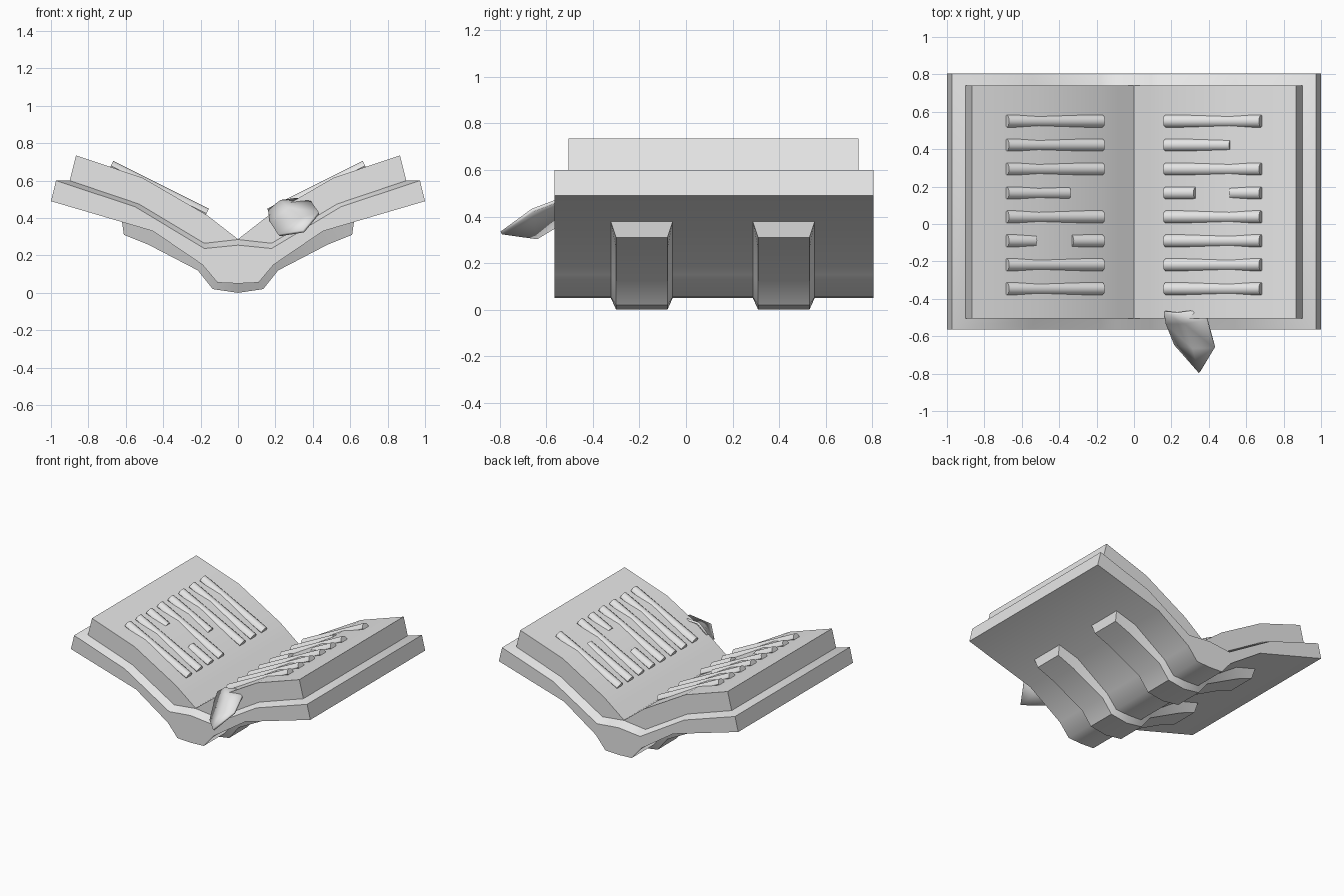
import bpy, bmesh, math
from mathutils import Vector

if "Cube" in bpy.data.objects:
    bpy.data.objects.remove(bpy.data.objects["Cube"])

grey = bpy.data.materials.new("plain grey")
grey.diffuse_color = (0.8, 0.8, 0.8, 1)
grey.use_nodes = True
grey.node_tree.nodes["Principled BSDF"].inputs["Base Color"].default_value = grey.diffuse_color


def finish(name, bm, angle):
    bmesh.ops.recalc_face_normals(bm, faces=bm.faces)
    me = bpy.data.meshes.new(name)
    bm.to_mesh(me)
    bm.free()
    me.materials.append(grey)
    ob = bpy.data.objects.new(name, me)
    bpy.context.collection.objects.link(ob)
    bpy.ops.object.select_all(action='DESELECT')
    ob.select_set(True)
    bpy.context.view_layer.objects.active = ob
    bpy.ops.object.shade_smooth_by_angle(angle=math.radians(angle))
    return ob


def loft(name, layers, angle):
    """Stack mirrored (x, z) half-profiles, each spanning its own y range."""
    bm = bmesh.new()
    rows = []
    for half, y0, y1 in layers:
        pts = [(-x, z) for x, z in half] + half[-2::-1]
        rows.append([[bm.verts.new((x, y, z)) for x, z in pts] for y in (y0, y1)])
    n = len(rows[0][0])
    for front, back in (rows[0], rows[-1]):
        for i in range(n - 1):
            bm.faces.new((front[i], front[i + 1], back[i + 1], back[i]))
    for a, b in zip(rows, rows[1:]):
        for s in (0, 1):
            for i in range(n - 1):
                bm.faces.new((a[s][i], a[s][i + 1], b[s][i + 1], b[s][i]))
        for i in (0, n - 1):
            bm.faces.new((a[0][i], a[1][i], b[1][i], b[0][i]))
    return finish(name, bm, angle)


# Open book: cover underside, cover rim, foot of pages, page surface
under = [(1, .49), (.455, .33), (.19, .15), (.11, .055), (0, .05)]
rim = [(.973, .6), (.55, .46), (.18, .237), (.09, .246), (0, .255)]
foot = [(.9, .6), (.53, .475), (.18, .265), (.09, .275), (0, .285)]
page = [(.866, .735), (.51, .615), (.165, .415), (.08, .349), (0, .287)]
loft("open_book", [(under, -.565, .805), (rim, -.565, .805),
                   (foot, -.505, .74), (page, -.505, .74)], 50)

# Two raised straps wrapping the spine
strap_in = [(.62, .379)] + under[1:]
strap_out = [(.61, .31), (.48, .258), (.215, .12), (.135, .02), (0, 0)]
for i, yc in enumerate((-.19, .42)):
    loft(f"spine_strap_{i + 1}", [(strap_out, yc - .11, yc + .11),
                                  (strap_in, yc - .133, yc + .133)], 30)


# Straight writing bars partly sunk in the curved pages
def bar(name, side, x0, x1, y):
    bm = bmesh.new()
    rings = []
    for x in (x0, x1):
        z = .445 + (x - .16) * .5 - .025
        ring = []
        for k in range(8):
            a = k * math.tau / 8
            ring.append(bm.verts.new((side * (x - .013 * math.sin(a)),
                                      y + .033 * math.cos(a), z + .026 * math.sin(a))))
        rings.append(ring)
        bm.faces.new(ring)
    for k in range(8):
        j = (k + 1) % 8
        bm.faces.new((rings[0][k], rings[0][j], rings[1][j], rings[1][k]))
    finish(name, bm, 50)


full = [(.168, .68)]
short = {(-1, 3): [(.35, .68)], (-1, 5): [(.168, .335), (.53, .68)],
         (1, 1): [(.168, .52)], (1, 3): [(.168, .33), (.52, .68)]}
for side, label in ((-1, "left"), (1, "right")):
    for r in range(8):
        for k, (a, b) in enumerate(short.get((side, r), full)):
            bar(f"{label}_writing_{r + 1}_{k + 1}", side, a, b, .55 - .128 * r)

# Bookmark ribbon drooping over the front edge of the right page
bm = bmesh.new()
left = [(.16, -.476, .445), (.17, -.535, .38), (.215, -.647, .312)]
right = [(.315, -.47, .508), (.39, -.513, .49), (.43, -.663, .433)]
L = [bm.verts.new(p) for p in left]
R = [bm.verts.new(p) for p in right]
# crowned middle line
M = [bm.verts.new((Vector(a) + Vector(b)) / 2 + Vector((-.01, -.01, .02)))
     for a, b in zip(left, right)]
tip = bm.verts.new((.347, -.797, .335))
for i in range(2):
    bm.faces.new((L[i], L[i + 1], M[i + 1], M[i]))
    bm.faces.new((M[i], M[i + 1], R[i + 1], R[i]))
bm.faces.new((L[2], tip, M[2]))
bm.faces.new((M[2], tip, R[2]))
ribbon = finish("bookmark_ribbon", bm, 50)
mod = ribbon.modifiers.new("thickness", 'SOLIDIFY')
mod.thickness = .015
mod.offset = -1
